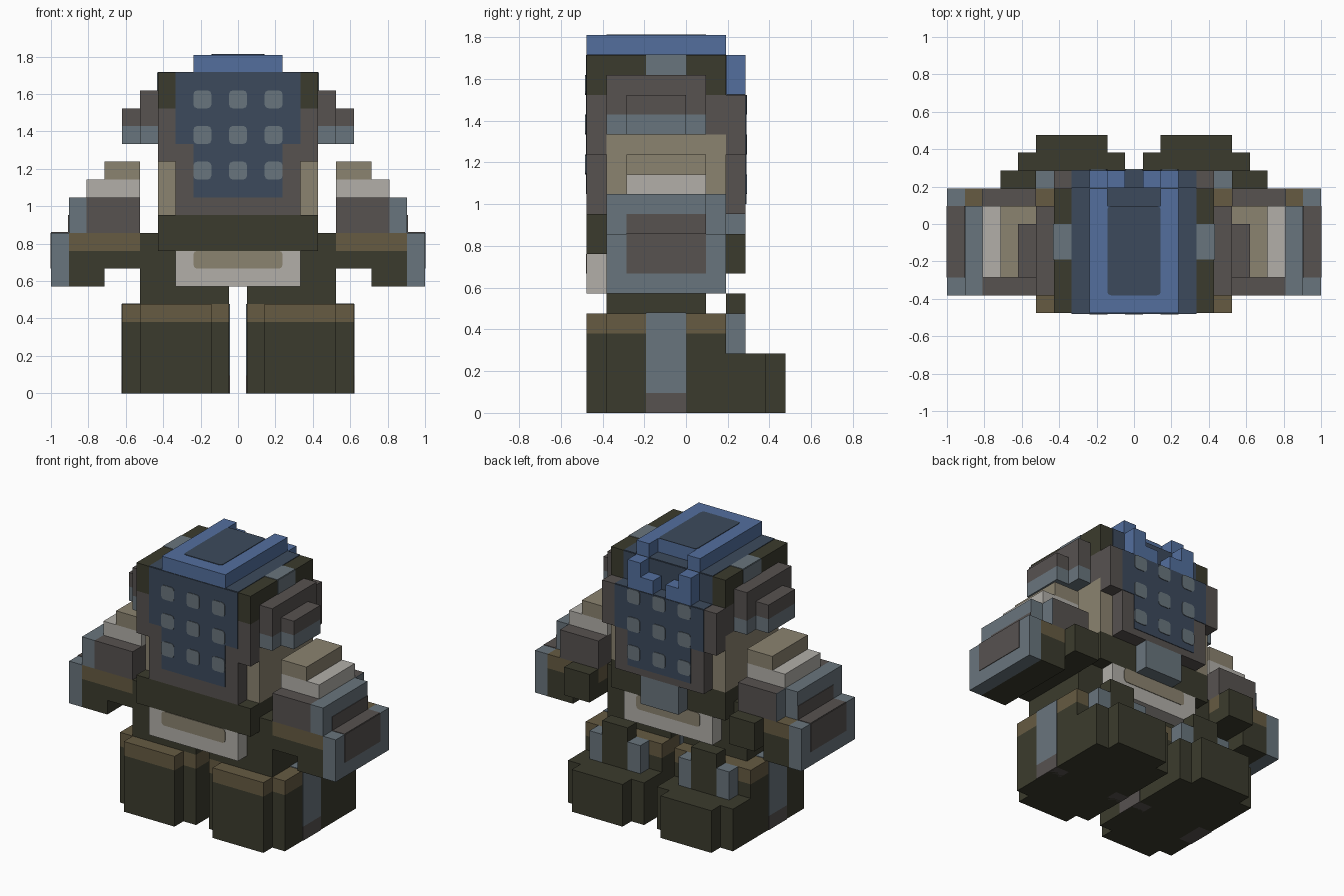
import bpy, bmesh
from mathutils import Vector

if "Cube" in bpy.data.objects:
    bpy.data.objects.remove(bpy.data.objects["Cube"])

U = 2 / 21  # one block


def material(name, hex_code):
    def lin(i):
        c = int(hex_code[i:i + 2], 16) / 255
        return ((c + 0.055) / 1.055) ** 2.4 if c > 0.04 else c / 12.92
    col = (lin(0), lin(2), lin(4), 1)
    m = bpy.data.materials.new(name)
    m.use_nodes = True
    m.diffuse_color = col
    m.node_tree.nodes["Principled BSDF"].inputs["Base Color"].default_value = col
    return m


olive = material("dark_olive", "3b3b2d")
brown = material("brown", "665b42")
grey = material("warm_grey", "575250")
slate = material("slate", "69757d")
tan = material("tan", "8b8370")
pale = material("pale_grey", "b2afa9")
blue = material("blue", "536f9e")
navy = material("navy", "3c4a5c")


def box(name, mat, x, y, z, round_axis=None, radius=0.2):
    """Block between ranges in block units; edges along round_axis may be cut."""
    bm = bmesh.new()
    bmesh.ops.create_cube(bm, size=1)
    for v in bm.verts:
        v.co = Vector((r[0] if c < 0 else r[1]) * U for c, r in zip(v.co, (x, y, z)))
    if round_axis is not None:
        edges = [e for e in bm.edges
                 if abs((e.verts[0].co - e.verts[1].co).normalized()[round_axis]) > 0.9]
        bmesh.ops.bevel(bm, geom=edges, offset=radius * U, segments=2,
                        profile=0.5, affect='EDGES')
    bmesh.ops.recalc_face_normals(bm, faces=bm.faces)
    me = bpy.data.meshes.new(name)
    bm.to_mesh(me)
    bm.free()
    me.materials.append(mat)
    bpy.context.collection.objects.link(bpy.data.objects.new(name, me))


def pair(name, mat, x, y, z, **kw):
    box("left_" + name, mat, x, y, z, **kw)
    box("right_" + name, mat, (-x[1], -x[0]), y, z, **kw)


def wide(name, mat, half, y, z, **kw):
    box(name, mat, (-half, half), y, z, **kw)


T = 0.04  # paint plate thickness


def skin(at, out, t=T):
    """Thin range lying on a surface at 'at', facing direction 'out'."""
    return (at, at + t) if out > 0 else (at - t, at)


# Feet and legs
for part, mat, z in (("leg", olive, (0, 4)), ("leg_cuff", brown, (4, 5))):
    pair(part, mat, (0.5, 6.5), (-4, 2), z)
    pair(part + "_front", mat, (1.5, 5.5), (-5, -4), z)
pair("foot", olive, (0.5, 6.5), (2, 4), (0, 3))
pair("foot_tip", olive, (1.5, 5.5), (4, 5), (0, 3))
pair("shin_tongue", olive, (2.5, 4.5), (2, 3), (3, 6))
for i, x in enumerate((1.5, 4.5)):
    pair("shin_buckle_%d" % i, slate, (x, x + 1), (2, 3), (3, 5))
for part, at, out in (("outer", 6.5, 1), ("inner", 0.5, -1)):
    pair(part + "_leg_strip", slate, skin(at, out), (-2, 0), (1, 5))
    pair(part + "_leg_strip_base", grey, skin(at, out), (-2, 0), (0, 1))
    x = (at - 1, at) if out > 0 else (at, at + 1)
    pair(part + "_sole_patch", grey, x, (-2, 0), (0, 0.02))
    pair(part + "_cuff_patch", slate, x, (-2, 0), skin(5, 1))

# Hips, apron and belt
pair("hip", olive, (0.5, 5.5), (-4, 1), (5, 9))
wide("apron", pale, 3.5, (-5, 2), (6, 8))
for part, at, out in (("front", -5, -1), ("back", 2, 1)):
    wide(part + "_apron_patch", tan, 2.5, skin(at, out), (7, 8), round_axis=1)
wide("belt", olive, 4.5, (-5, 2), (8, 10))
wide("belt_pouch", slate, 1.5, (2, 3), (8, 10))

# Torso core and stepped front and back plates
wide("torso", tan, 4.5, (-4, 2), (10, 14))
wide("upper_torso", grey, 4.5, (-4, 2), (14, 16))
wide("collar", olive, 4.5, (-5, 2), (16, 18))
for part, y in (("chest", (-5, -4)), ("back", (2, 3))):
    wide(part + "_plate_lower", grey, 3.5, y, (10, 13))
    wide(part + "_plate_upper", grey, 4.5, y, (13, 16))

# Painted panels with a grid of studs on both sides
for part, at, out, low, mid, top, first in (("chest", -5, -1, 11, 14, 18, 12),
                                            ("back", 3, 1, 10.5, 13, 16, 11)):
    wide(part + "_panel_upper", navy, 3.5, skin(at, out), (mid, top))
    wide(part + "_panel_lower", navy, 2.5, skin(at, out), (low, mid))
    for row in range(3):
        for col in (-2, 0, 2):
            z = first + 2 * row
            box("%s_stud_%d_%d" % (part, row, col), slate, (col - 0.5, col + 0.5),
                skin(at, out, 2 * T), (z, z + 1), round_axis=1)
wide("collar_top_panel", navy, 3.5, (-5, 2), skin(18, 1))
wide("collar_back_panel", navy, 3.5, skin(2, 1), (16, 18))
wide("back_ledge", navy, 3.5, (2, 3), skin(16, 1))
pair("collar_side_patch", slate, skin(4.5, 1), (-2, 0), (17, 18))
pair("collar_top_patch", slate, (3.5, 4.5), (-2, 0), skin(18, 1))

# Blue cap with rear prongs and clasps
wide("cap", blue, 2.5, (-5, 1), (18, 19))
pair("cap_prong", blue, (1.5, 2.5), (1, 2), (18, 19))
wide("cap_panel", navy, 1.5, (-4, 1), skin(19, 1), round_axis=2)
pair("clasp_base", blue, (0.5, 2.5), (2, 3), (16, 17))
pair("clasp_post", blue, (1.5, 2.5), (2, 3), (17, 18))

# Shoulder pads
pair("shoulder_pad", grey, (4.5, 5.5), (-4, 1), (15, 17))
pair("shoulder_pad_trim", slate, (4.5, 5.5), (-4, 1), (14, 15))
pair("shoulder_cap", grey, (5.5, 6.5), (-3, 0), (15, 16))
pair("shoulder_cap_trim", slate, (5.5, 6.5), (-3, 0), (14, 15))

# Arms
pair("arm_top", tan, (5.5, 7.5), (-3, 1), (12, 13))
pair("arm_upper", pale, (5.5, 8.5), (-3, 1), (11, 12))
pair("arm_middle", grey, (5.5, 8.5), (-4, 2), (9, 11))
pair("arm_end_patch", slate, skin(8.5, 1), (1, 2), (9, 11))
pair("arm_band", brown, (5.5, 9.5), (-4, 2), (8, 9))
pair("arm_lower", olive, (5.5, 9.5), (-4, 2), (7, 8))
pair("arm_base", olive, (7.5, 9.5), (-4, 2), (6, 7))
pair("hand", olive, (5.5, 7.5), (2, 3), (7, 9))

# Outer arm guards
pair("guard_upper", slate, (8.5, 9.5), (-4, 1), (9, 11))
pair("guard_lower", slate, (9.5, 10.5), (-4, 2), (6, 9))
pair("guard_upper_panel", grey, skin(9.5, 1), (-3, 1), (9, 10))
pair("guard_lower_panel", grey, skin(10.5, 1), (-3, 1), (7, 9))
pair("guard_top_panel", grey, (9.5, 10.5), (-3, 1), skin(9, 1))
